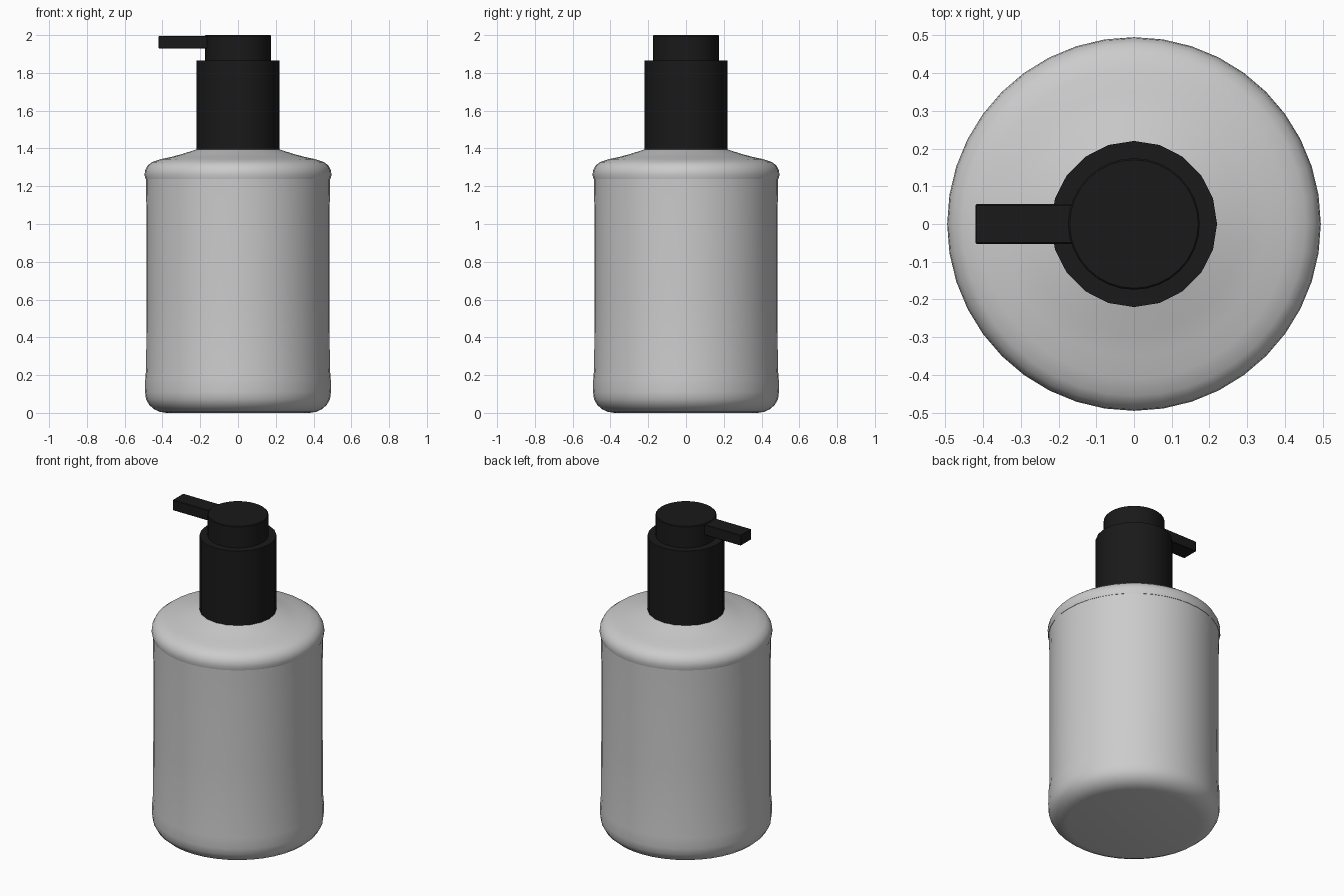
import bpy, bmesh, math

if "Cube" in bpy.data.objects:
    bpy.data.objects.remove(bpy.data.objects["Cube"])

black = bpy.data.materials.new("black_plastic")
black.diffuse_color = (0.01, 0.01, 0.01, 1)
black.use_nodes = True
black.node_tree.nodes["Principled BSDF"].inputs["Base Color"].default_value = black.diffuse_color


def finish(name, bm, angle, mat=None):
    bmesh.ops.recalc_face_normals(bm, faces=bm.faces)
    me = bpy.data.meshes.new(name)
    bm.to_mesh(me)
    bm.free()
    ob = bpy.data.objects.new(name, me)
    bpy.context.collection.objects.link(ob)
    if mat:
        me.materials.append(mat)
    bpy.ops.object.select_all(action='DESELECT')
    ob.select_set(True)
    bpy.context.view_layer.objects.active = ob
    bpy.ops.object.shade_smooth_by_angle(angle=math.radians(angle))
    return ob


def lathe(name, profile, sides, angle=35, mat=None):
    """Revolve (radius, z) points around z and cap both ends."""
    bm = bmesh.new()
    rings = [[bm.verts.new((r * math.cos(2 * math.pi * i / sides),
                            r * math.sin(2 * math.pi * i / sides), z))
              for i in range(sides)] for r, z in profile]
    for a, b in zip(rings, rings[1:]):
        for i in range(sides):
            j = (i + 1) % sides
            bm.faces.new((a[i], a[j], b[j], b[i]))
    bm.faces.new(rings[0][::-1])
    bm.faces.new(rings[-1])
    return finish(name, bm, angle, mat)


# Bottle with rounded base
lathe("bottle", [(0.38, 0), (0.415, 0.006), (0.445, 0.02), (0.47, 0.042),
                 (0.487, 0.072), (0.492, 0.11), (0.491, 0.18), (0.486, 0.24),
                 (0.485, 0.6), (0.485, 1.08), (0.487, 1.18), (0.488, 1.24)], 40)

# Sloping shoulder, slightly overhanging the bottle
lathe("shoulder", [(0.47, 1.237), (0.49, 1.238), (0.495, 1.26), (0.492, 1.285),
                   (0.479, 1.31), (0.455, 1.328), (0.41, 1.343), (0.35, 1.356),
                   (0.29, 1.372), (0.22, 1.395), (0.2, 1.4)], 40, 50)

# Pump collar
lathe("pump_collar", [(0.22, 1.39), (0.22, 1.865)], 20, 30, black)

# Pump head
lathe("pump_head", [(0.174, 1.86), (0.174, 1.996), (0.17, 2.0)], 32, 30, black)

# Spout pointing to -x
bm = bmesh.new()
bmesh.ops.create_cube(bm, size=1)
for v in bm.verts:
    v.co = (-0.285 + v.co.x * 0.27, v.co.y * 0.105, 1.962 + v.co.z * 0.066)
bmesh.ops.bevel(bm, geom=bm.edges[:], offset=0.003, segments=1, affect='EDGES')
finish("spout", bm, 30, black)
